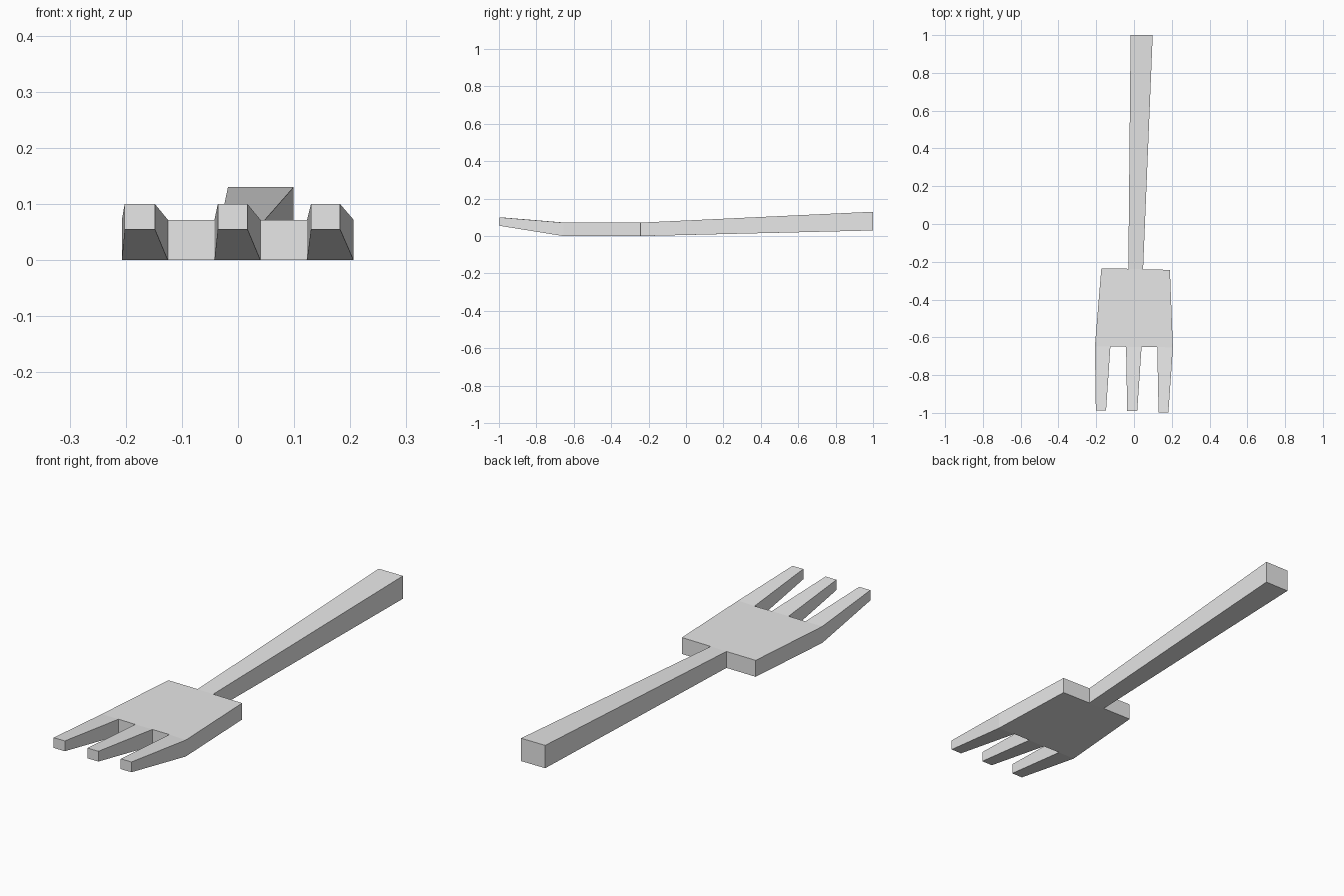
import bpy, bmesh
from mathutils import Vector

if "Cube" in bpy.data.objects:
    bpy.data.objects.remove(bpy.data.objects["Cube"])

THICK = 0.072

# Flat head outline, counter-clockwise: tine roots along the front, then the back edge
outline = [(-0.207, -0.648), (-0.125, -0.648), (-0.042, -0.65), (0.04, -0.65),
           (0.123, -0.65), (0.206, -0.655),
           (0.19, -0.243), (0.048, -0.24), (-0.03, -0.237), (-0.173, -0.235)]

bm = bmesh.new()
bottom = [bm.verts.new((x, y, 0)) for x, y in outline]
top = [bm.verts.new((x, y, THICK)) for x, y in outline]
bm.faces.new(top)
bm.faces.new(bottom[::-1])
sides = []
n = len(outline)
for i in range(n):
    j = (i + 1) % n
    sides.append(bm.faces.new((bottom[i], bottom[j], top[j], top[i])))


def pull(i, x_start, x_end, y, z_low, z_high):
    """Extrude one side wall of the head to a tapered end."""
    face = sides[i]
    corners = [v.co.copy() for v in face.verts]
    new = bmesh.ops.extrude_discrete_faces(bm, faces=[face])["faces"][0]
    first = Vector(outline[i])
    for v in new.verts:
        at_start = (v.co.xy - first).length < 1e-5
        high = v.co.z > THICK / 2
        v.co = (x_start if at_start else x_end, y, z_high if high else z_low)


# Three upturned tines
pull(0, -0.202, -0.148, -0.987, 0.055, 0.1)
pull(2, -0.036, 0.017, -0.99, 0.055, 0.1)
pull(4, 0.13, 0.182, -0.997, 0.055, 0.1)
# Handle, widening toward its end
pull(7, 0.099, -0.018, 1.0, 0.03, 0.13)

bmesh.ops.recalc_face_normals(bm, faces=bm.faces)
mesh = bpy.data.meshes.new("fork")
bm.to_mesh(mesh)
bm.free()
fork = bpy.data.objects.new("fork", mesh)
bpy.context.collection.objects.link(fork)

grey = bpy.data.materials.new("light grey")
grey.diffuse_color = (0.8, 0.8, 0.8, 1)
grey.use_nodes = True
grey.node_tree.nodes["Principled BSDF"].inputs["Base Color"].default_value = grey.diffuse_color
mesh.materials.append(grey)
